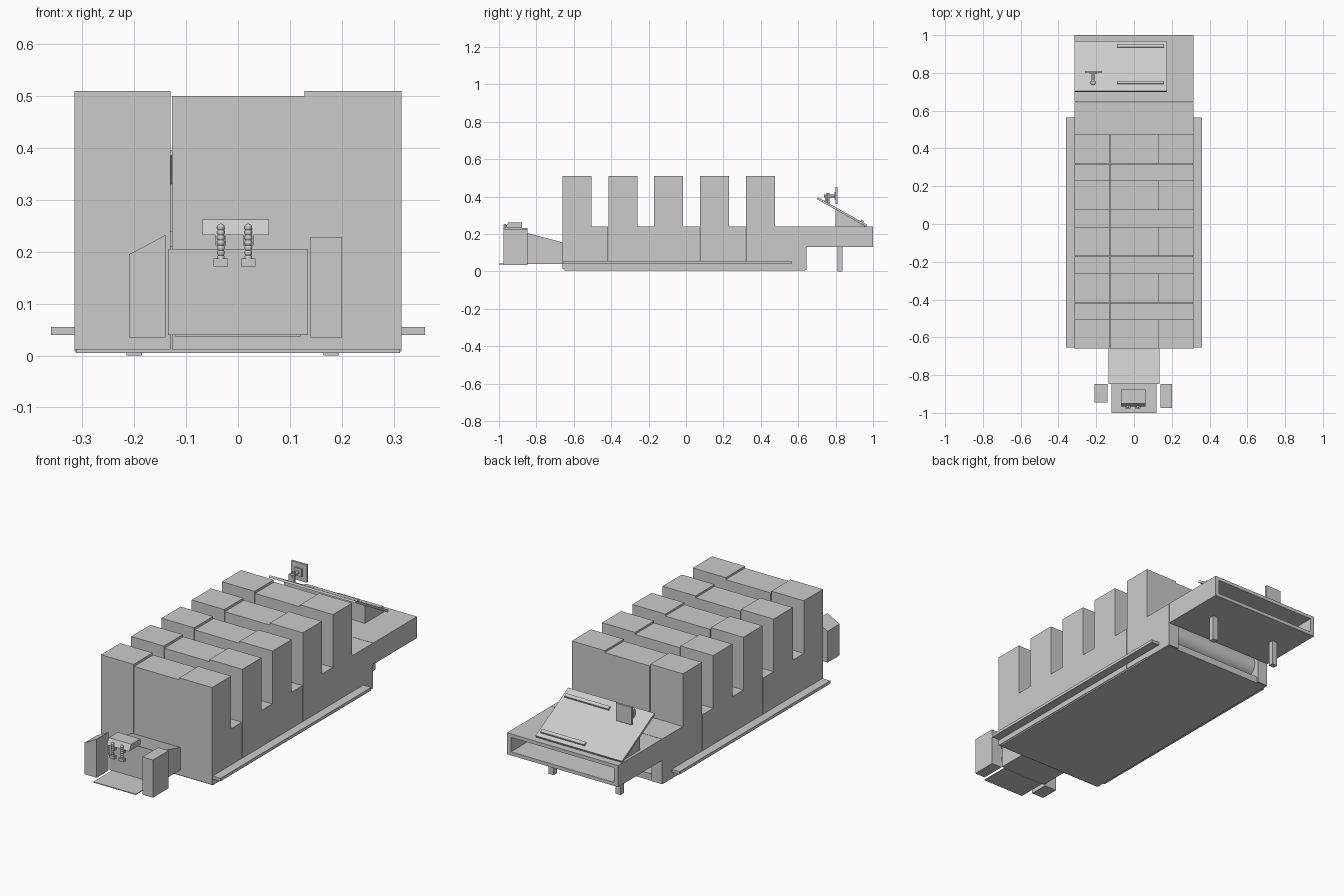
import bpy, bmesh, math
from mathutils import Vector

if "Cube" in bpy.data.objects:
    bpy.data.objects.remove(bpy.data.objects["Cube"])


def mesh_object(name, bm):
    bmesh.ops.recalc_face_normals(bm, faces=bm.faces)
    me = bpy.data.meshes.new(name)
    bm.to_mesh(me)
    bm.free()
    ob = bpy.data.objects.new(name, me)
    bpy.context.collection.objects.link(ob)
    return ob


def prism(name, axis, profile, a, b):
    """Extrude a profile along x (profile in y,z) or along y (profile in x,z)."""
    bm = bmesh.new()
    place = (lambda p: (a, p[0], p[1])) if axis == 'x' else (lambda p: (p[0], a, p[1]))
    face = bm.faces.new([bm.verts.new(place(p)) for p in profile])
    ext = bmesh.ops.extrude_face_region(bm, geom=[face])
    step = Vector((b - a, 0, 0)) if axis == 'x' else Vector((0, b - a, 0))
    bmesh.ops.translate(bm, vec=step,
                        verts=[v for v in ext['geom'] if isinstance(v, bmesh.types.BMVert)])
    return mesh_object(name, bm)


def box(name, x, y, z):
    return prism(name, 'x', [(y[0], z[0]), (y[1], z[0]), (y[1], z[1]), (y[0], z[1])], *x)


def cylinder(name, loc, radius, depth, rot=(0, 0, 0), sides=24):
    bpy.ops.mesh.primitive_cylinder_add(vertices=sides, radius=radius, depth=depth,
                                        location=loc, rotation=rot)
    ob = bpy.context.object
    ob.name = name
    bpy.ops.object.shade_smooth_by_angle()
    return ob


# Five printing units: stepped side profile, left cabinet, middle and right cabinet
PITCH, START, W = 0.245, -0.66, 0.315
for i in range(5):
    y0 = START + i * PITCH
    y1 = y0 + PITCH - 0.002 if i < 4 else 0.48
    for part, xa, xb, top in (("left_cabinet", -W, -0.13, 0.51),
                              ("middle_tower", -0.127, 0.128, 0.50),
                              ("right_cabinet", 0.128, W, 0.51)):
        prof = [(y0, 0.012), (y1, 0.012), (y1, 0.24), (y0 + 0.155, 0.24),
                (y0 + 0.155, top), (y0, top)]
        if i == 4:
            prof = [(y0, 0.012), (0.475, 0.012), (0.475, top), (y0, top)]
        prism(f"{part}_{i + 1}", 'x', prof, xa, xb)

# Base slab and side walkways
box("base_slab", (-W + 0.003, W - 0.003), (-0.65, 0.635), (0.005, 0.04))
for s, side in ((-1, "left"), (1, "right")):
    xs = sorted((s * 0.31, s * 0.36))
    box(side + "_walkway", xs, (-0.655, 0.565), (0.04, 0.055))
    # Open rear bay walls
    xs = sorted((s * 0.255, s * W))
    box(side + "_rear_wall", xs, (0.475, 0.643), (0.008, 0.24))
box("rear_bay_roof", (-0.255, 0.255), (0.475, 0.643), (0.21, 0.24))
cylinder("rear_roller", (0, 0.56, 0.125), 0.06, 0.51, (0, math.pi / 2, 0), 32)

# Delivery deck: hollow tray open at the back, on two legs
box("deck_top", (-W, W), (0.645, 1.0), (0.222, 0.24))
box("deck_bottom", (-W, W), (0.645, 1.0), (0.13, 0.148))
box("deck_left_side", (-W, -W + 0.022), (0.645, 1.0), (0.148, 0.222))
box("deck_right_side", (W - 0.022, W), (0.645, 1.0), (0.148, 0.222))
box("deck_inner_wall", (-W + 0.022, W - 0.022), (0.645, 0.665), (0.148, 0.222))
for x in (-0.2, 0.18):
    box("deck_leg", (x - 0.015, x + 0.015), (0.81, 0.837), (0, 0.13))

# Control desk: wedge support, sloping panel and two raised bars
prism("desk_support", 'x', [(0.80, 0.24), (0.96, 0.24), (0.80, 0.332)], -0.30, 0.16)
prism("desk_panel", 'x', [(0.70, 0.386), (0.963, 0.24), (0.968, 0.25), (0.705, 0.396)],
      -W, 0.175)
for y in (0.745, 0.94):
    z = 0.396 - (y - 0.705) * 0.555
    prism("desk_bar", 'x', [(y - 0.006, z), (y + 0.008, z - 0.008),
                            (y + 0.012, z + 0.003), (y - 0.002, z + 0.012)], -0.09, 0.16)

# Monitor on a jointed arm
box("monitor", (-0.26, -0.17), (0.80, 0.811), (0.36, 0.45))
box("monitor_mount", (-0.235, -0.195), (0.793, 0.80), (0.385, 0.425))
cylinder("monitor_arm", (-0.217, 0.767, 0.403), 0.007, 0.06, (math.pi / 2, 0, 0), 12)
cylinder("arm_post", (-0.217, 0.76, 0.39), 0.008, 0.06, sides=12)
box("arm_joint", (-0.232, -0.202), (0.742, 0.755), (0.362, 0.41))

# Feeder: sloping table, side cabinets, floor plate
prism("feeder_table", 'x', [(-0.848, 0.04), (-0.66, 0.04), (-0.66, 0.155), (-0.848, 0.205)],
      -0.135, 0.135)
prism("feeder_left_cabinet", 'y', [(-0.21, 0.035), (-0.14, 0.035), (-0.14, 0.232),
                                   (-0.21, 0.195)], -0.945, -0.847)
box("feeder_right_cabinet", (0.14, 0.20), (-0.975, -0.847), (0.035, 0.228))
box("feeder_floor_plate", (-0.12, 0.12), (-1.0, -0.848), (0.037, 0.041))

# Suction head with two beaded hoses and feet
prism("suction_head", 'x', [(-0.967, 0.232), (-0.877, 0.232), (-0.877, 0.262),
                            (-0.95, 0.262)], -0.068, 0.06)
for x in (-0.033, 0.02):
    for k in range(7):
        bpy.ops.mesh.primitive_uv_sphere_add(segments=12, ring_count=8, radius=0.0075,
                                             location=(x, -0.968, 0.188 + k * 0.0098))
        bpy.context.object.name = "suction_hose_bead"
        bpy.ops.object.shade_smooth_by_angle()
    box("suction_foot", (x - 0.014, x + 0.014), (-0.976, -0.956), (0.172, 0.187))
    box("hose_clamp", (x - 0.01, x + 0.01), (-0.966, -0.95), (0.212, 0.232))
